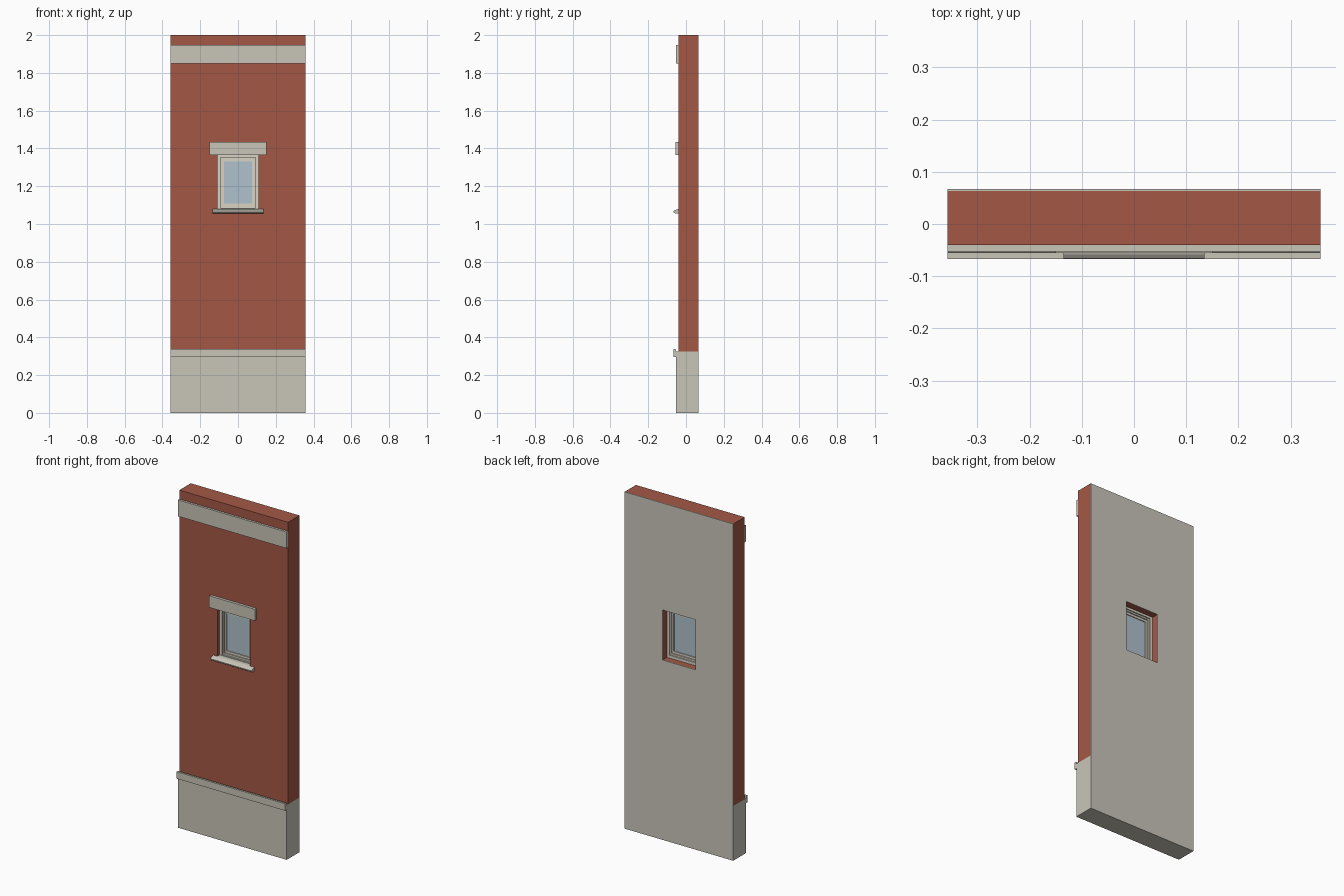
import bpy, bmesh

if "Cube" in bpy.data.objects:
    bpy.data.objects.remove(bpy.data.objects["Cube"])


def material(name, rgb):
    m = bpy.data.materials.new(name)
    lin = [((c / 255 + 0.055) / 1.055) ** 2.4 for c in rgb]
    m.diffuse_color = (*lin, 1)
    m.use_nodes = True
    m.node_tree.nodes["Principled BSDF"].inputs["Base Color"].default_value = m.diffuse_color
    return m


BRICK = material("red brick", (164, 88, 69))
STONE = material("pale stone", (201, 197, 185))
PLASTER = material("inner plaster", (203, 199, 188))
PAINT = material("window paint", (217, 212, 197))
GLASS = material("glass", (176, 193, 204))


def finish(name, bm, mat):
    bmesh.ops.recalc_face_normals(bm, faces=bm.faces)
    mesh = bpy.data.meshes.new(name)
    bm.to_mesh(mesh)
    bm.free()
    mesh.materials.append(mat)
    ob = bpy.data.objects.new(name, mesh)
    bpy.context.collection.objects.link(ob)
    return ob


def strip(name, half, profile, mat):
    """Extrude a (y, z) profile along x, from -half to half."""
    bm = bmesh.new()
    face = bm.faces.new([bm.verts.new((-half, y, z)) for y, z in profile])
    ext = bmesh.ops.extrude_face_region(bm, geom=[face])["geom"]
    bmesh.ops.translate(bm, vec=(2 * half, 0, 0),
                        verts=[v for v in ext if isinstance(v, bmesh.types.BMVert)])
    return finish(name, bm, mat)


def box(name, half, y0, y1, z0, z1, mat):
    return strip(name, half, [(y0, z0), (y1, z0), (y1, z1), (y0, z1)], mat)


def ring(name, outer, inner, y0, y1, mat):
    """Rectangular slab with a rectangular hole; rects are (half, z0, z1)."""
    bm = bmesh.new()
    loops = []
    for y in (y0, y1):
        for h, z0, z1 in (outer, inner):
            loops.append([bm.verts.new(p) for p in
                          ((-h, y, z0), (h, y, z0), (h, y, z1), (-h, y, z1))])
    fo, fi, bo, bi = loops
    for a, b in ((fo, fi), (fi, bi), (bi, bo), (bo, fo)):
        for i in range(4):
            j = (i + 1) % 4
            bm.faces.new((a[i], a[j], b[j], b[i]))
    return finish(name, bm, mat)


W = 0.357                          # half width of the wall
OPENING = (0.108, 1.068, 1.365)    # window hole
REBATE = (0.092, 1.085, 1.352)
BEAD = (0.084, 1.095, 1.343)
PANE = (0.073, 1.108, 1.33)

# Wall layers
ring("brick_wall", (W, 0.325, 2.0), OPENING, -0.04, 0.063, BRICK)
ring("inner_plaster", (W, 0, 2.0), OPENING, 0.063, 0.067, PLASTER)

# Stone plinth, its capping course and the upper band
box("plinth", W, -0.053, 0.063, 0, 0.325, STONE)
strip("plinth_cap", W, [(-0.053, 0.297), (-0.067, 0.297), (-0.067, 0.338),
                        (-0.055, 0.338), (-0.053, 0.325)], STONE)
box("upper_band", W, -0.053, -0.04, 1.85, 1.947, STONE)

# Window surround
box("lintel", 0.15, -0.056, -0.04, 1.365, 1.434, STONE)
strip("sill", 0.135, [(-0.04, 1.056), (-0.057, 1.056), (-0.066, 1.062),
                      (-0.066, 1.068), (-0.058, 1.074), (-0.04, 1.08)], STONE)
box("sill_inner", 0.108, -0.04, -0.018, 1.068, 1.08, STONE)

# Window frame, stepped sash and pane
ring("window_frame", OPENING, REBATE, -0.018, 0.025, PAINT)
ring("sash", REBATE, BEAD, -0.01, 0.018, PAINT)
ring("sash_bead", BEAD, PANE, -0.003, 0.011, PAINT)
box("glass_pane", PANE[0], 0.002, 0.006, PANE[1], PANE[2], GLASS)
